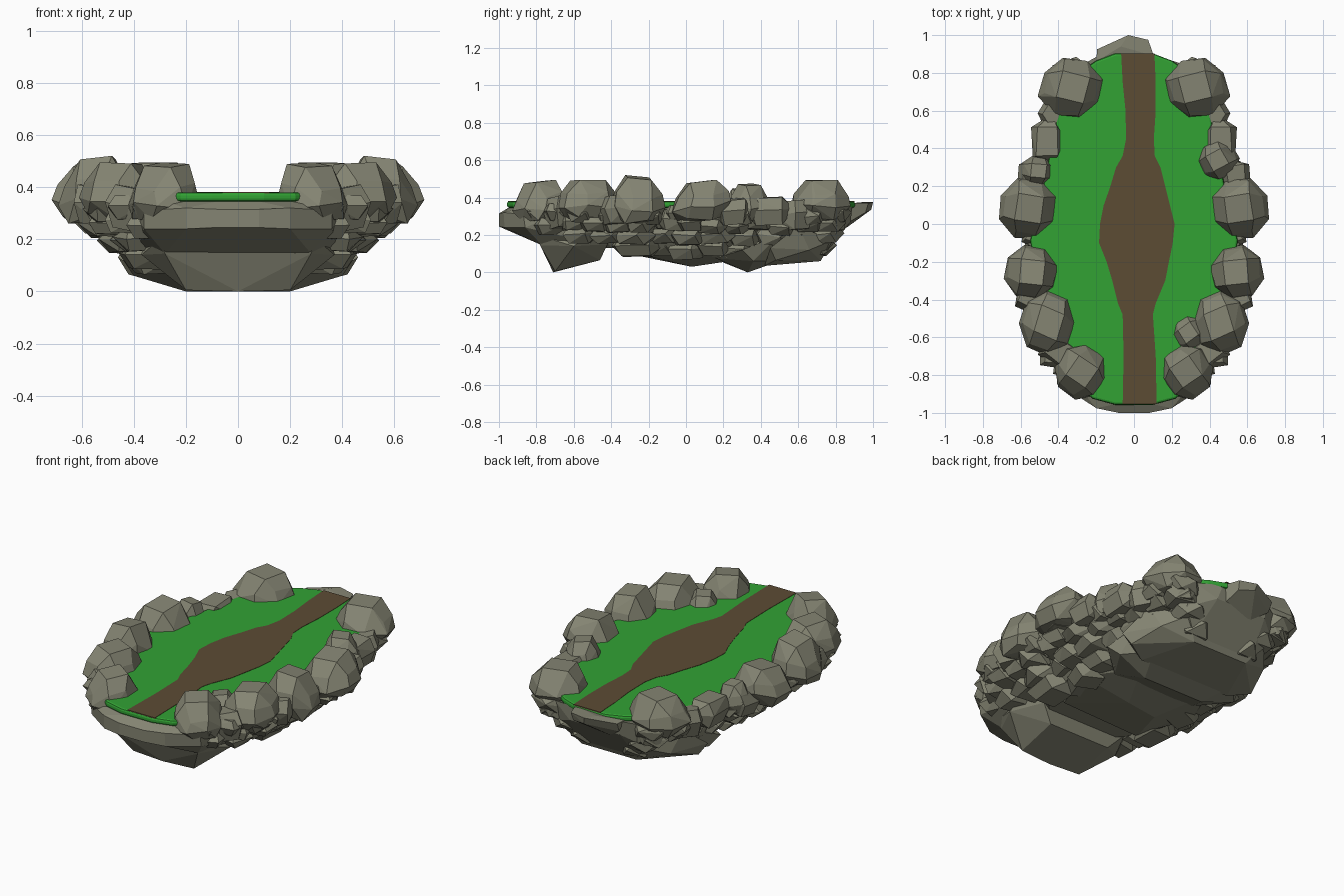
import bpy, bmesh, math, random
from mathutils import Vector

if "Cube" in bpy.data.objects:
    bpy.data.objects.remove(bpy.data.objects["Cube"])

random.seed(11)


def material(name, rgb):
    m = bpy.data.materials.new(name)
    m.diffuse_color = (*rgb, 1)
    m.use_nodes = True
    m.node_tree.nodes["Principled BSDF"].inputs["Base Color"].default_value = m.diffuse_color
    return m


STONE = material("grey stone", (0.235, 0.235, 0.172))
GRASS = material("green grass", (0.032, 0.36, 0.034))
DIRT = material("brown dirt", (0.108, 0.072, 0.034))


def finish(name, bm, mat):
    bmesh.ops.recalc_face_normals(bm, faces=bm.faces)
    me = bpy.data.meshes.new(name)
    bm.to_mesh(me)
    bm.free()
    me.materials.append(mat)
    ob = bpy.data.objects.new(name, me)
    bpy.context.collection.objects.link(ob)
    return ob


def hull(name, points, mat=STONE):
    """Faceted convex boulder around the points, nearly flat faces merged."""
    bm = bmesh.new()
    for p in points:
        bm.verts.new(p)
    res = bmesh.ops.convex_hull(bm, input=bm.verts)
    junk = {g for g in res["geom_interior"] + res["geom_unused"]
            if isinstance(g, bmesh.types.BMVert)}
    bmesh.ops.delete(bm, geom=list(junk), context='VERTS')
    bmesh.ops.dissolve_limit(bm, angle_limit=math.radians(7),
                             verts=bm.verts, edges=bm.edges)
    return finish(name, bm, mat)


# rings of a block: corner count, height, radius, jitter
BOULDER = ((4, 1, .56, .04), (8, .25, .86, .07), (8, -.35, 1.0, .07), (6, -1, .75, .1))
SHARD = ((4, 1, .72, .1), (5, .1, 1.0, .1), (4, -1, .7, .15))


def stone_points(lo, hi, yaw=0.0, tilt=0.1, rings=BOULDER, lean=0.0):
    """Chamfered, jittered block stretched to fill the box lo..hi exactly."""
    pts = []
    tx, ty = random.uniform(-tilt, tilt), random.uniform(-tilt, tilt)
    for n, z, r, jit in rings:
        ph = math.pi / 4 if n == 4 else random.uniform(.25, .55)
        for i in range(n):
            a = ph + 2 * math.pi * i / n
            k = r * random.uniform(1 - jit, 1 + jit * .5)
            k /= (abs(math.cos(a)) ** 3 + abs(math.sin(a)) ** 3) ** (1 / 3)
            x, y = k * math.cos(a + yaw), k * math.sin(a + yaw)
            zj = 0 if n == 4 else random.uniform(-.15, .15)
            pts.append(Vector((x - lean * (z == 1), y,
                               z + zj + tx * 2 * x + ty * 2 * y)))
    mn = [min(p[i] for p in pts) for i in range(3)]
    mx = [max(p[i] for p in pts) for i in range(3)]
    return [tuple(lo[i] + (p[i] - mn[i]) / (mx[i] - mn[i]) * (hi[i] - lo[i])
                  for i in range(3)) for p in pts]


def flip(points):
    return [(-x, y, z) for x, y, z in points]


def stone(name, lo, hi, yaw=0.0, side=0, **kw):
    """side 0 makes a mirrored pair, +1 the right only, -1 the left only."""
    pts = stone_points(lo, hi, yaw, **kw)
    if side >= 0:
        hull(name + "_right", pts)
    if side <= 0:
        hull(name + "_left", flip(pts))


def keel(name, half):
    """Large boulder symmetric about x = 0."""
    hull(name, half + flip(half))


# large boulders on top of the rim
RIM = [
    ((.16, .56, .27), (.51, .88, .495), .25, 0),
    ((.40, -.08, .27), (.715, .24, .495), .15, 0),
    ((.40, -.40, .26), (.69, -.11, .52), .1, 0),
    ((.31, -.70, .27), (.61, -.35, .495), .35, 0),
    ((.145, -.93, .27), (.42, -.64, .495), .6, 0),
    ((.34, .23, .27), (.56, .45, .475), .5, 1),
    ((.42, .20, .27), (.60, .36, .45), .1, -1),
    ((.20, -.67, .30), (.38, -.48, .44), .6, 1),
]
for i, (lo, hi, yaw, side) in enumerate(RIM):
    stone(f"rim_boulder_{i + 1}", lo, hi, yaw, side, lean=.06)

# low stones filling the gaps of the rim
for i, (lo, hi) in enumerate([
    ((.36, .32, .25), (.545, .58, .405)),
    ((.46, .15, .25), (.62, .34, .40)),
    ((.43, -.17, .22), (.58, .0, .345)),
    ((.46, -.48, .25), (.63, -.30, .41)),
    ((.32, -.76, .22), (.51, -.58, .41)),
    ((.38, .48, .22), (.51, .68, .39)),
    ((.24, .74, .22), (.42, .86, .39)),
]):
    stone(f"gap_stone_{i + 1}", lo, hi, i * .15, rings=SHARD)

# scalloped half width of the rim: y, x
WIDTH = [(-.95, .22), (-.8, .41), (-.7, .51), (-.55, .61), (-.4, .6),
         (-.25, .67), (-.09, .58), (.06, .70), (.2, .62), (.35, .56),
         (.5, .54), (.6, .50), (.7, .5), (.85, .40)]


def width(y):
    for (ya, xa), (yb, xb) in zip(WIDTH, WIDTH[1:]):
        if ya <= y <= yb:
            return xa + (xb - xa) * (y - ya) / (yb - ya)
    return .3


# tiers of slabs stepping inward below the rim:
# height, inset, half size y and z, count, y limits
TIERS = [
    (.31, .005, .085, .05, 14, -.80, .80),
    (.255, .035, .09, .045, 13, -.74, .76),
    (.195, .11, .11, .05, 10, -.56, .74),
    (.13, .20, .12, .055, 8, -.26, .68),
]
for t, (z, inset, sy, sz, n, y0, y1) in enumerate(TIERS):
    for i in range(n):
        y = y0 + (y1 - y0) * i / (n - 1)
        x = width(y) - inset + random.uniform(-.025, .005)
        zc = z + random.uniform(-.015, .015)
        ey = sy * random.uniform(.85, 1.15)
        stone(f"tier_{t + 1}_slab_{i + 1}", (x - .22, y - ey, zc - sz),
              (x, y + ey, zc + sz), random.uniform(-.4, .4), tilt=.12, rings=SHARD)

# front ledge and the keel hanging below it
keel("front_ledge", [
    (.08, -1, .315), (.08, -1, .245), (.20, -.975, .32), (.20, -.97, .24),
    (.36, -.87, .31), (.36, -.86, .24), (.28, -.77, .145), (.08, -.95, .345),
    (.28, -.88, .345), (.42, -.62, .34), (.38, -.55, .17)])
keel("front_keel", [
    (.30, -.80, .20), (.28, -.78, .145), (.20, -.70, .005), (0, -.71, 0),
    (.20, -.46, .065), (.28, -.42, .15), (.37, -.60, .14), (.36, -.45, .25)])

# middle keel, deep spur and rear keel
hull("middle_keel", [
    (-.28, -.31, .10), (.24, -.30, .11), (0, -.32, .16), (.06, .03, .03),
    (-.16, -.02, .045), (.36, .0, .10), (-.38, .05, .10), (.2, .3, .07),
    (-.25, .3, .07), (.35, -.3, .24), (-.35, -.3, .24), (.4, .35, .24),
    (-.4, .35, .24)])
keel("deep_keel", [
    (.20, .33, 0), (.0, .34, .005), (.27, .16, .075), (.1, .12, .085),
    (.40, .36, .06), (.28, .50, .06), (.44, .30, .12), (.38, .5, .2)])
keel("rear_keel", [
    (.30, .42, .035), (.1, .44, .03), (.18, .72, .06), (.42, .48, .065),
    (.36, .66, .12), (.26, .78, .17), (.46, .45, .13), (.40, .60, .25)])

# back ledge and the nub reaching out under the path
hull("back_ledge", [
    (-.19, .89, .355), (.12, .89, .36), (.28, .84, .34), (-.28, .84, .34),
    (-.18, .88, .27), (.15, .88, .27), (.30, .80, .20), (-.30, .80, .20),
    (.2, .74, .09), (-.2, .74, .09), (.40, .62, .30), (-.40, .62, .30)])
hull("back_nub", [
    (-.03, 1, .375), (-.02, .99, .335), (.075, .975, .37), (.07, .96, .32),
    (.105, .89, .37), (-.07, .94, .375), (-.195, .925, .355),
    (-.19, .90, .30), (-.2, .86, .355), (.1, .84, .25), (-.1, .86, .24)])

# solid core closing the inside
core = []
for rx, ry, z in ((.50, .80, .345), (.47, .72, .25), (.38, .56, .13)):
    core += [(rx * math.cos(i * math.pi / 8), ry * math.sin(i * math.pi / 8), z)
             for i in range(16)]
hull("rock_core", core)


def slab(name, outline, z0, z1, mat):
    bm = bmesh.new()
    f = bm.faces.new([bm.verts.new((x, y, z0)) for x, y in outline])
    ext = bmesh.ops.extrude_face_region(bm, geom=[f])
    for v in ext["geom"]:
        if isinstance(v, bmesh.types.BMVert):
            v.co.z = z1
    return finish(name, bm, mat)


# grass slab with a rounded edge
half = [(.10, -.957), (.22, -.925), (.40, -.76), (.48, -.45), (.55, -.09),
        (.48, .2), (.42, .5), (.38, .74), (.20, .865), (.10, .903)]
grass = slab("grass", half + [(-x, y) for x, y in reversed(half)],
             .345, .38, GRASS)
bev = grass.modifiers.new("rounded edge", 'BEVEL')
bev.width, bev.segments, bev.limit_method = .012, 2, 'ANGLE'
bev.angle_limit = math.radians(60)

# winding dirt path, wide in the middle: y, left x, right x
path = [(-.953, -.06, .12), (-.7, -.055, .115), (-.48, -.06, .10),
        (-.42, -.085, .115), (-.30, -.115, .165), (-.2, -.145, .185),
        (-.1, -.185, .205), (0, -.18, .215), (.1, -.16, .19),
        (.2, -.125, .165), (.3, -.095, .14), (.36, -.06, .11),
        (.45, -.042, .105), (.6, -.045, .115), (.75, -.06, .115),
        (.902, -.068, .108)]
slab("dirt_path", [(r, y) for y, l, r in path] +
     [(l, y) for y, l, r in reversed(path)], .376, .382, DIRT)
